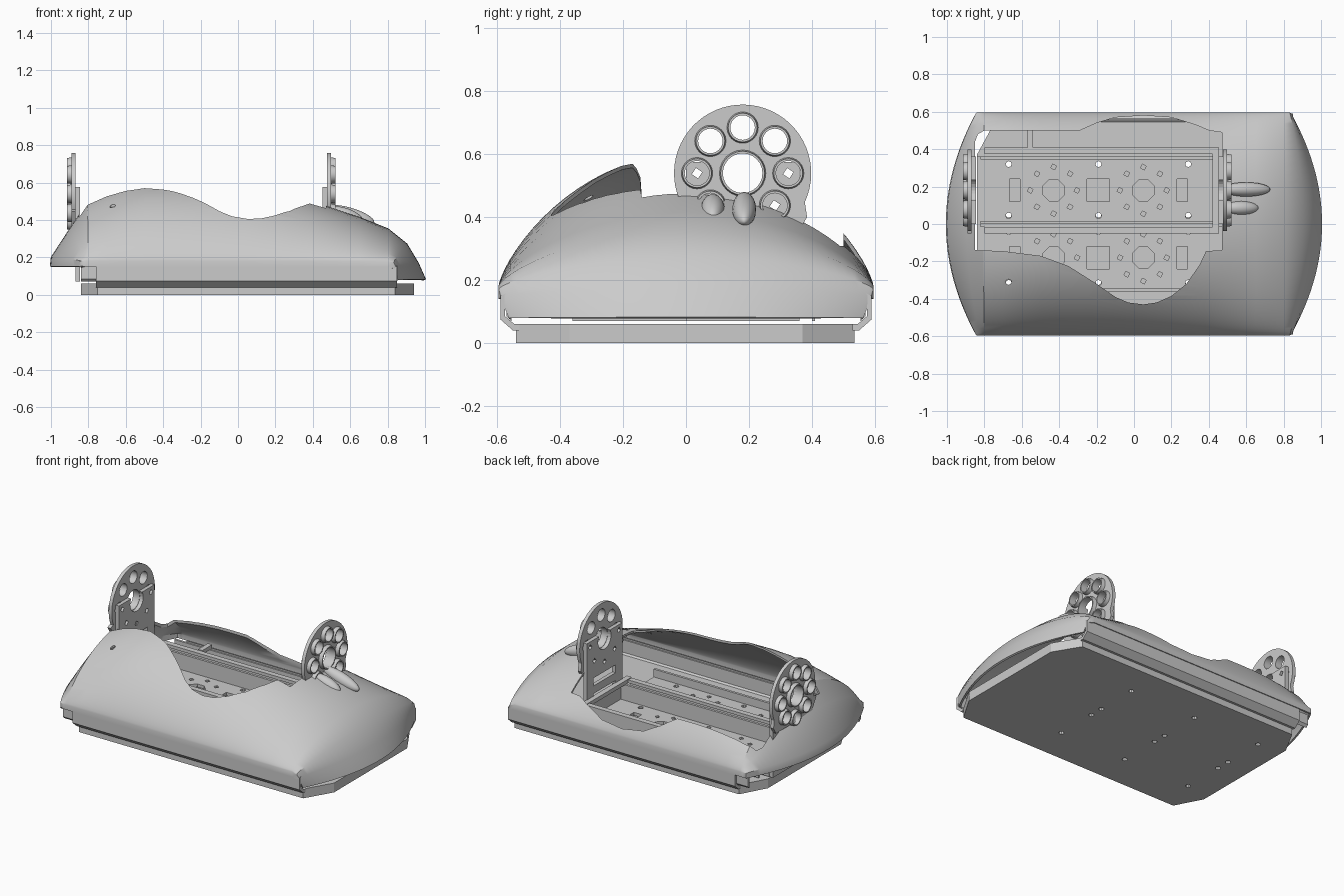
import bpy, bmesh, math

if "Cube" in bpy.data.objects:
    bpy.data.objects.remove(bpy.data.objects["Cube"])

AX = {'x': lambda p, h: (h, p[0], p[1]), 'z': lambda p, h: (p[0], p[1], h)}


def add_prism(bm, pts, axis, a, b):
    lo = [bm.verts.new(AX[axis](p, a)) for p in pts]
    hi = [bm.verts.new(AX[axis](p, b)) for p in pts]
    n = len(pts)
    bm.faces.new(lo[::-1])
    bm.faces.new(hi)
    for i in range(n):
        j = (i + 1) % n
        bm.faces.new((lo[i], lo[j], hi[j], hi[i]))


def finish(bm, name):
    bmesh.ops.recalc_face_normals(bm, faces=bm.faces)
    me = bpy.data.meshes.new(name)
    bm.to_mesh(me)
    bm.free()
    ob = bpy.data.objects.new(name, me)
    bpy.context.collection.objects.link(ob)
    return ob


def prism(name, polys, axis, a, b):
    bm = bmesh.new()
    for pts in polys:
        add_prism(bm, pts, axis, a, b)
    return finish(bm, name)


def rect(x0, x1, y0, y1):
    return [(x0, y0), (x1, y0), (x1, y1), (x0, y1)]


def circ(cx, cy, r, n=24, rot=0.0):
    return [(cx + r * math.cos(rot + 2 * math.pi * i / n),
             cy + r * math.sin(rot + 2 * math.pi * i / n)) for i in range(n)]


def around(cx, cy, r, n=8):
    return circ(cx, cy, r, n)


def apply_mod(ob, mod):
    bpy.ops.object.select_all(action='DESELECT')
    bpy.context.view_layer.objects.active = ob
    ob.select_set(True)
    bpy.ops.object.modifier_apply(modifier=mod.name)


def cut(ob, polys, axis, a, b):
    c = prism("cutter", polys, axis, a, b)
    c.hide_render = True
    m = ob.modifiers.new("cut", 'BOOLEAN')
    m.operation, m.solver, m.object = 'DIFFERENCE', 'EXACT', c
    apply_mod(ob, m)
    bpy.data.objects.remove(c)


def smooth(ob, deg=30):
    bpy.ops.object.select_all(action='DESELECT')
    bpy.context.view_layer.objects.active = ob
    ob.select_set(True)
    bpy.ops.object.shade_smooth_by_angle(angle=math.radians(deg))


# base plate with clipped corners and bolt holes
base = prism("base_plate", [[(-.84, -.37), (-.75, -.54), (.84, -.54), (.94, -.37),
                             (.94, .37), (.84, .535), (-.75, .535), (-.84, .37)]], 'z', 0, .06)
bolts = [circ(x, y, .016, 8) for x in (-.67, -.19, .29) for y in (.32, .05, -.04, -.31)]
cut(base, bolts, 'z', -.1, .2)

# side rails: bent strip under the shell edge
for s, nm in ((-1, "front"), (1, "back")):
    prof = [(.53, .04), (.55, .04), (.59, .075), (.59, .15), (.565, .16),
            (.565, .145), (.575, .14), (.575, .085), (.545, .06), (.53, .06)]
    prism(nm + "_side_rail", [[(s * y, z) for y, z in prof]], 'x', -.76, .85)
    prism(nm + "_inner_skirt", [[(s * .555, .07), (s * .57, .085), (s * .57, .15), (s * .555, .15)]],
          'x', -.84, .84)

# shell: columns along x as (x, bow at centre, rim z, crown height, width)
cols = [(-.84, -.16, .15, 0, .59), (-.84, -.155, .18, .02, .59), (-.82, -.07, .18, .18, .59),
        (-.80, 0, .18, .31, .59), (-.7, 0, .18, .357, .59), (-.6, 0, .18, .39, .59),
        (-.5, 0, .18, .41, .59), (-.4, 0, .18, .415, .59), (-.25, 0, .18, .412, .59),
        (-.1, 0, .18, .40, .59), (.05, 0, .18, .385, .59), (.2, 0, .18, .36, .59),
        (.38, 0, .18, .317, .59), (.5, 0, .18, .28, .59), (.65, 0, .18, .23, .59),
        (.8, 0, .18, .17, .59), (.83, .07, .17, .10, .59), (.84, .12, .15, .02, .585),
        (.85, .15, .08, 0, .56)]
N = 36
bm = bmesh.new()
grid = []
for i, (x, bow, zb, h, w) in enumerate(cols):
    drop = .03 if 0 < i < len(cols) - 2 else .004
    row = [bm.verts.new((x, -w, zb - drop))]
    for k in range(N + 1):
        t = math.sin(math.pi * (k / N - .5))
        f = max(0, 1 - t * t)
        row.append(bm.verts.new((x + bow * f, t * w, zb + h * f ** .75)))
    row.append(bm.verts.new((x, w, zb - drop)))
    grid.append(row)
for r0, r1 in zip(grid, grid[1:]):
    for k in range(N + 2):
        bm.faces.new((r0[k], r1[k], r1[k + 1], r0[k + 1]))
shell = finish(bm, "shell")
m = shell.modifiers.new("thick", 'SOLIDIFY')
m.thickness, m.offset = .012, 0
apply_mod(shell, m)
opening = [(-.85, -.14), (-.7, -.145), (-.5, -.17), (-.35, -.225), (-.2, -.32), (-.1, -.39),
           (-.03, -.42), (.05, -.43), (.12, -.42), (.2, -.385), (.28, -.32), (.35, -.22),
           (.385, -.145), (.47, -.14), (.47, .49), (.4, .5), (.33, .53), (.2, .57), (.05, .58),
           (-.1, .57), (-.2, .54), (-.29, .5), (-.8, .5), (-.835, .48), (-.85, .44)]
cut(shell, [opening], 'z', .185, 1)
cut(shell, [circ(-.67, -.31, .015, 12)], 'z', .3, 1)
smooth(shell)

# two perforated channels on the base
for cy, wall, nm in ((.18, .19, "back"), (-.18, .14, "front")):
    fl = prism(nm + "_channel_floor", [rect(-.84, .47, cy - .18, cy + .18)], 'z', .07, .09)
    holes = [rect(-.665, -.61, cy - .06, cy + .06), rect(-.25, -.13, cy - .06, cy + .06),
             rect(.23, .285, cy - .06, cy + .06)]
    for cx in (-.43, .05):
        holes.append(circ(cx, cy, .062, 8, math.pi / 8))
        holes += [circ(x, y, .016, 4, .3) for x, y in around(cx, cy, .125)]
    holes += [circ(x, cy + d, .016, 8) for x in (-.67, -.19, .29) for d in (-.135, .14)]
    cut(fl, holes, 'z', 0, .2)
    for s in (-1, 1):
        y = cy + s * .172
        prism(nm + "_channel_wall", [[(y - .008, .07), (y + .008, .07),
                                      (y + .008, wall), (y - .008, wall)]], 'x', -.82, .47)

# long clamp rails beside the back channel, with cross ties
for y0, y1, s in ((.375, .41, 1), (-.05, -.015, -1)):
    prism("clamp_rail", [rect(y0, y1, .19, .21),
                         rect(y1 - .01, y1, .07, .19) if s > 0 else rect(y0, y0 + .01, .07, .19)],
          'x', -.8, .42)
prism("cross_tie", [rect(.42, .455, -.05, .41), rect(-.57, -.54, .41, .51)], 'z', .19, .215)

# pivot towers: inner end plate, disc, ring bosses
CY, CZ = .18, .54
for xo, s, nm in ((.475, 1, "right"), (-.868, -1, "left")):
    plate = prism(nm + "_end_plate", [rect(0, .36, .07, .575)], 'x', xo, xo - s * .024)
    small = [circ(y, z, .017, 4, .2) for y, z in around(CY, CZ, .145) if z < CZ + .03]
    cut(plate, [circ(CY, CZ, .066)] + small
        + [rect(.07, .29, .17, .23), rect(.07, .29, .28, .33)], 'x', xo - .1, xo + .1)
    arc = [(CY + .218 * math.cos(math.radians(a)), CZ + .218 * math.sin(math.radians(a)))
           for a in range(-25, 206, 6)]
    disc = prism(nm + "_pivot_disc", [arc + [(-.03, .455), (-.05, .445), (0, .36),
                                             (.36, .36), (.385, .40)]], 'x', xo, xo + s * .022)
    spots = [(CY, CZ, .074, .063)] + [(y, z, .05, .039) for y, z in around(CY, CZ, .145)]
    cut(disc, [circ(y, z, ri) for y, z, ro, ri in spots], 'x', xo - .1, xo + .1)
    bm = bmesh.new()
    for y, z, ro, ri in spots:
        x0, x1 = xo + s * .021, xo + s * .046
        loops = [[bm.verts.new(AX['x'](p, x)) for p in circ(y, z, r)]
                 for r, x in ((ro, x0), (ro - .004, x1), (ri, x1), (ri, x0))]
        for a in range(4):
            A, B = loops[a], loops[(a + 1) % 4]
            for i in range(24):
                j = (i + 1) % 24
                bm.faces.new((A[i], A[j], B[j], B[i]))
    rings = finish(bm, nm + "_ring_bosses")
    smooth(disc)
    smooth(rings)

# tapered ribs on the shell beside the right tower
for x, y, l in ((.6, .185, .135), (.57, .085, .1)):
    bpy.ops.mesh.primitive_uv_sphere_add(segments=24, ring_count=12, location=(x, y, .425))
    rib = bpy.context.object
    rib.name = "tower_rib"
    rib.scale = (l, .038, .04)
    rib.rotation_euler = (0, .3, 0)
    smooth(rib, 60)
